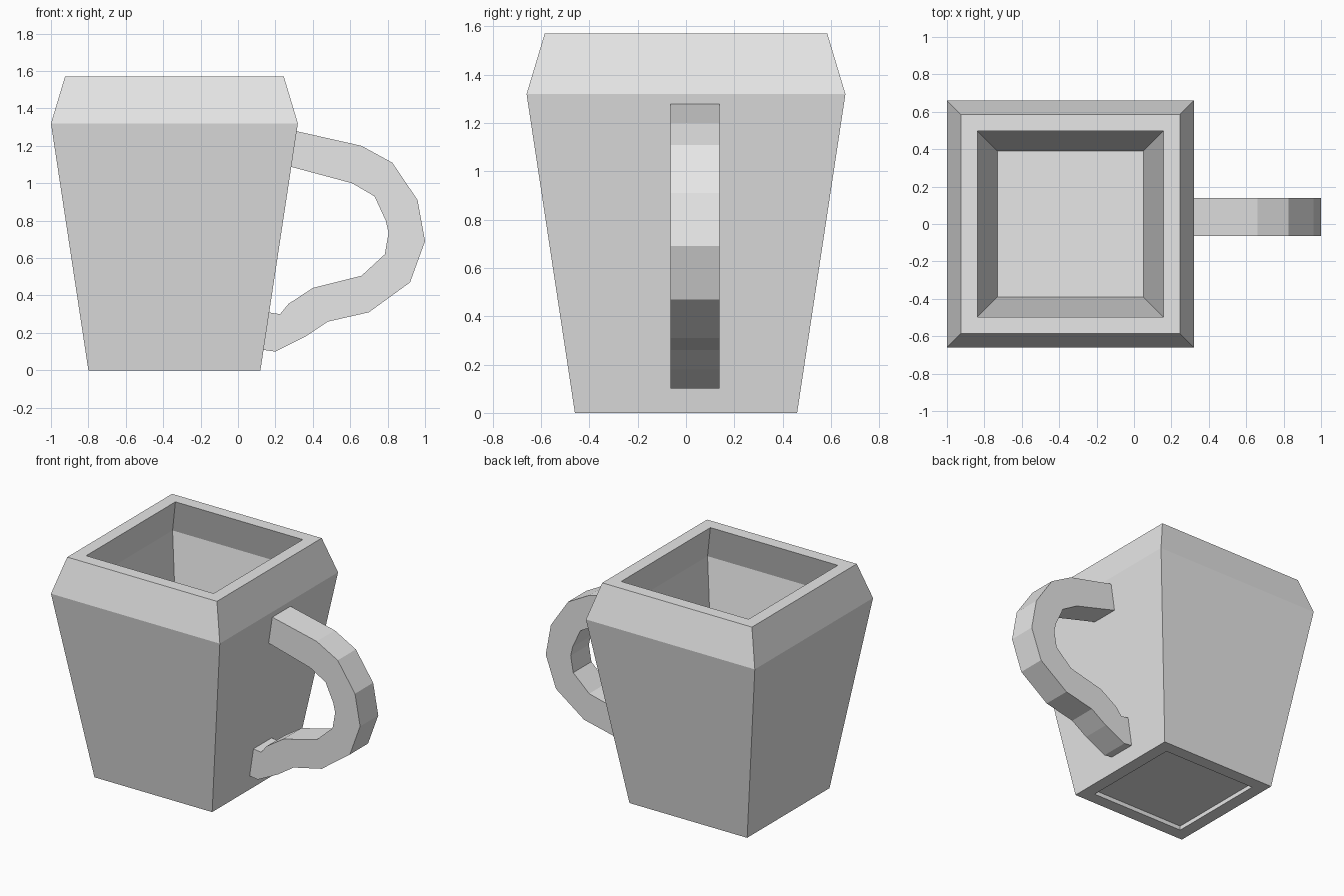
import bpy
import bmesh

# Remove the default cube
cube = bpy.data.objects.get("Cube")
if cube:
    bpy.data.objects.remove(cube, do_unlink=True)

grey = bpy.data.materials.new("light_grey")
grey.use_nodes = True
grey.diffuse_color = (0.8, 0.8, 0.8, 1)
grey.node_tree.nodes["Principled BSDF"].inputs["Base Color"].default_value = (0.8, 0.8, 0.8, 1)


def add_object(name, bm):
    bmesh.ops.recalc_face_normals(bm, faces=bm.faces)
    mesh = bpy.data.meshes.new(name)
    bm.to_mesh(mesh)
    bm.free()
    mesh.materials.append(grey)
    obj = bpy.data.objects.new(name, mesh)
    bpy.context.collection.objects.link(obj)
    return obj


def square_loft(name, profile, centre_x):
    """Join square rings of (half width, height) and cap both ends."""
    bm = bmesh.new()
    rings = []
    for half, z in profile:
        corners = ((-1, -1), (1, -1), (1, 1), (-1, 1))
        rings.append([bm.verts.new((centre_x + half * sx, half * sy, z)) for sx, sy in corners])
    for low, high in zip(rings, rings[1:]):
        for i in range(4):
            j = (i + 1) % 4
            bm.faces.new((low[i], low[j], high[j], high[i]))
    bm.faces.new(rings[0])
    bm.faces.new(rings[-1])
    return add_object(name, bm)


def extrude_outline(name, outline, y_front, y_back):
    """Extrude an outline in the x-z plane along y."""
    bm = bmesh.new()
    face = bm.faces.new([bm.verts.new((x, y_front, z)) for x, z in outline])
    result = bmesh.ops.extrude_face_region(bm, geom=[face])
    moved = [v for v in result["geom"] if isinstance(v, bmesh.types.BMVert)]
    bmesh.ops.translate(bm, verts=moved, vec=(0, y_back - y_front, 0))
    return add_object(name, bm)


# Cup: recessed underside, flared wall, tapered rim, hollow inside, floor
cup_profile = [
    (0.37, 0.03), (0.37, 0.0), (0.46, 0.0), (0.66, 1.32), (0.585, 1.57),
    (0.498, 1.57), (0.572, 1.32), (0.39, 0.10),
]
square_loft("cup", cup_profile, -0.34)

# Handle: outer edge from top to bottom, then inner edge back up
outer_edge = [
    (0.305, 1.28), (0.66, 1.20), (0.825, 1.11), (0.96, 0.91), (1.0, 0.69),
    (0.92, 0.47), (0.70, 0.31), (0.48, 0.26), (0.36, 0.18), (0.20, 0.10), (0.13, 0.11),
]
inner_edge = [
    (0.16, 0.31), (0.225, 0.30), (0.27, 0.355), (0.40, 0.44), (0.66, 0.505),
    (0.785, 0.62), (0.805, 0.735), (0.79, 0.80), (0.73, 0.93), (0.61, 1.0), (0.275, 1.09),
]
extrude_outline("handle", outer_edge + inner_edge, -0.065, 0.138)
